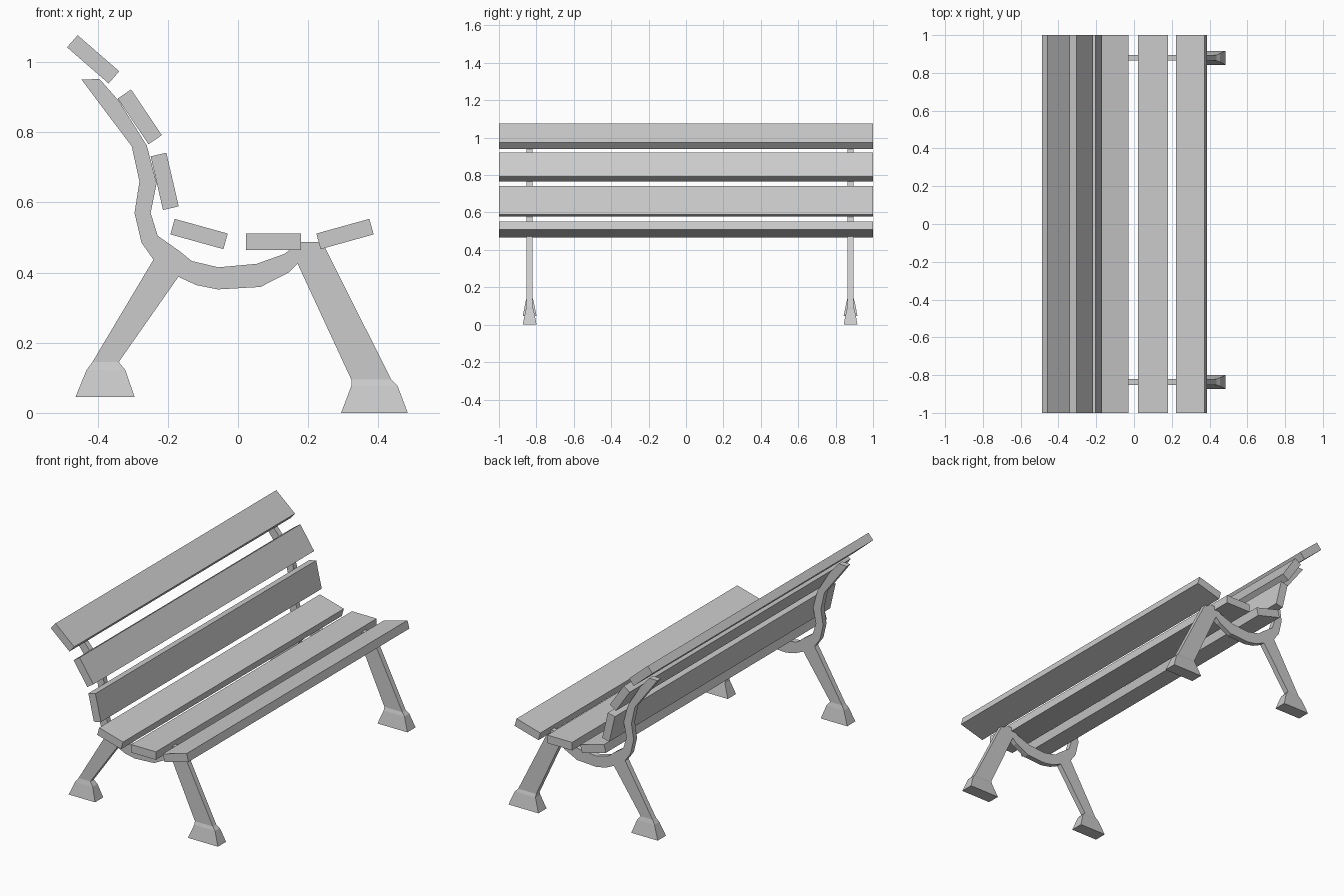
import bpy
import bmesh
from math import radians
from mathutils import Matrix, Vector

cube = bpy.data.objects.get("Cube")
if cube:
    bpy.data.objects.remove(cube, do_unlink=True)

GREY = (0.6, 0.6, 0.6, 1.0)
material = bpy.data.materials.new("plain grey")
material.use_nodes = True
material.diffuse_color = GREY
material.node_tree.nodes["Principled BSDF"].inputs["Base Color"].default_value = GREY


def finish(name, bm):
    """Turn a bmesh into a flat shaded object with outward normals."""
    bmesh.ops.recalc_face_normals(bm, faces=bm.faces)
    mesh = bpy.data.meshes.new(name)
    bm.to_mesh(mesh)
    bm.free()
    mesh.materials.append(material)
    obj = bpy.data.objects.new(name, mesh)
    bpy.context.collection.objects.link(obj)
    return obj


def slat(name, x, z, tilt):
    """Full length plank, tilted about the long axis."""
    bm = bmesh.new()
    bmesh.ops.create_cube(bm, size=1)
    matrix = (Matrix.Translation((x, 0, z))
              @ Matrix.Rotation(radians(-tilt), 4, "Y")
              @ Matrix.Diagonal((0.157, 2, 0.046, 1)))
    bmesh.ops.transform(bm, matrix=matrix, verts=bm.verts)
    return finish(name, bm)


def plate(name, outline, y, thickness=0.031):
    """Side profile extruded to an even thickness around y."""
    bm = bmesh.new()
    face = bm.faces.new([bm.verts.new((x, y - thickness / 2, z)) for x, z in outline])
    result = bmesh.ops.extrude_face_region(bm, geom=[face])
    moved = [v for v in result["geom"] if isinstance(v, bmesh.types.BMVert)]
    bmesh.ops.translate(bm, vec=Vector((0, thickness, 0)), verts=moved)
    return finish(name, bm)


def foot(name, rings, y):
    """Flared block lofted through rings of (left x, right x, z, half width)."""
    bm = bmesh.new()
    loops = []
    for x0, x1, z, w in rings:
        corners = ((x0, -w), (x1, -w), (x1, w), (x0, w))
        loops.append([bm.verts.new((x, y + dy, z)) for x, dy in corners])
    for low, high in zip(loops, loops[1:]):
        for i in range(len(low)):
            j = (i + 1) % len(low)
            bm.faces.new((low[i], low[j], high[j], high[i]))
    bm.faces.new(loops[0])
    bm.faces.new(loops[-1])
    return finish(name, bm)


# Seat and backrest planks
slat("top_back_slat", -0.413, 1.008, -41)
slat("middle_back_slat", -0.28, 0.844, -56)
slat("lower_back_slat", -0.209, 0.66, -77)
slat("rear_seat_slat", -0.111, 0.51, -15.5)
slat("middle_seat_slat", 0.101, 0.488, 0)
slat("front_seat_slat", 0.305, 0.51, 15.5)

# Side frame: curved back post, seat cradle and both legs in one outline
post_rear = [(-0.446, 0.95), (-0.303, 0.76), (-0.281, 0.66), (-0.295, 0.57),
             (-0.275, 0.485), (-0.241, 0.437)]
rear_leg = [(-0.415, 0.145), (-0.34, 0.145), (-0.17, 0.388)]
cradle_under = [(-0.118, 0.364), (-0.058, 0.352), (0.064, 0.359),
                (0.144, 0.4), (0.17, 0.425)]
front_leg = [(0.323, 0.095), (0.437, 0.095), (0.24, 0.487), (0.178, 0.487)]
cradle_top = [(0.132, 0.453), (0.053, 0.425), (-0.056, 0.415),
              (-0.132, 0.433), (-0.165, 0.46)]
post_front = [(-0.229, 0.505), (-0.249, 0.57), (-0.232, 0.655), (-0.26, 0.762),
              (-0.34, 0.89), (-0.395, 0.952)]
frame_outline = post_rear + rear_leg + cradle_under + front_leg + cradle_top + post_front

# Foot sections, from the ground up
rear_rings = [(-0.463, -0.295, 0.046, 0.037), (-0.432, -0.321, 0.122, 0.022),
              (-0.415, -0.34, 0.145, 0.0155)]
front_rings = [(0.294, 0.484, 0, 0.037), (0.323, 0.455, 0.077, 0.022),
               (0.323, 0.437, 0.095, 0.0155)]

for side, y in (("right", -0.836), ("left", 0.88)):
    plate(side + "_frame", frame_outline, y)
    foot(side + "_rear_foot", rear_rings, y)
    foot(side + "_front_foot", front_rings, y)
